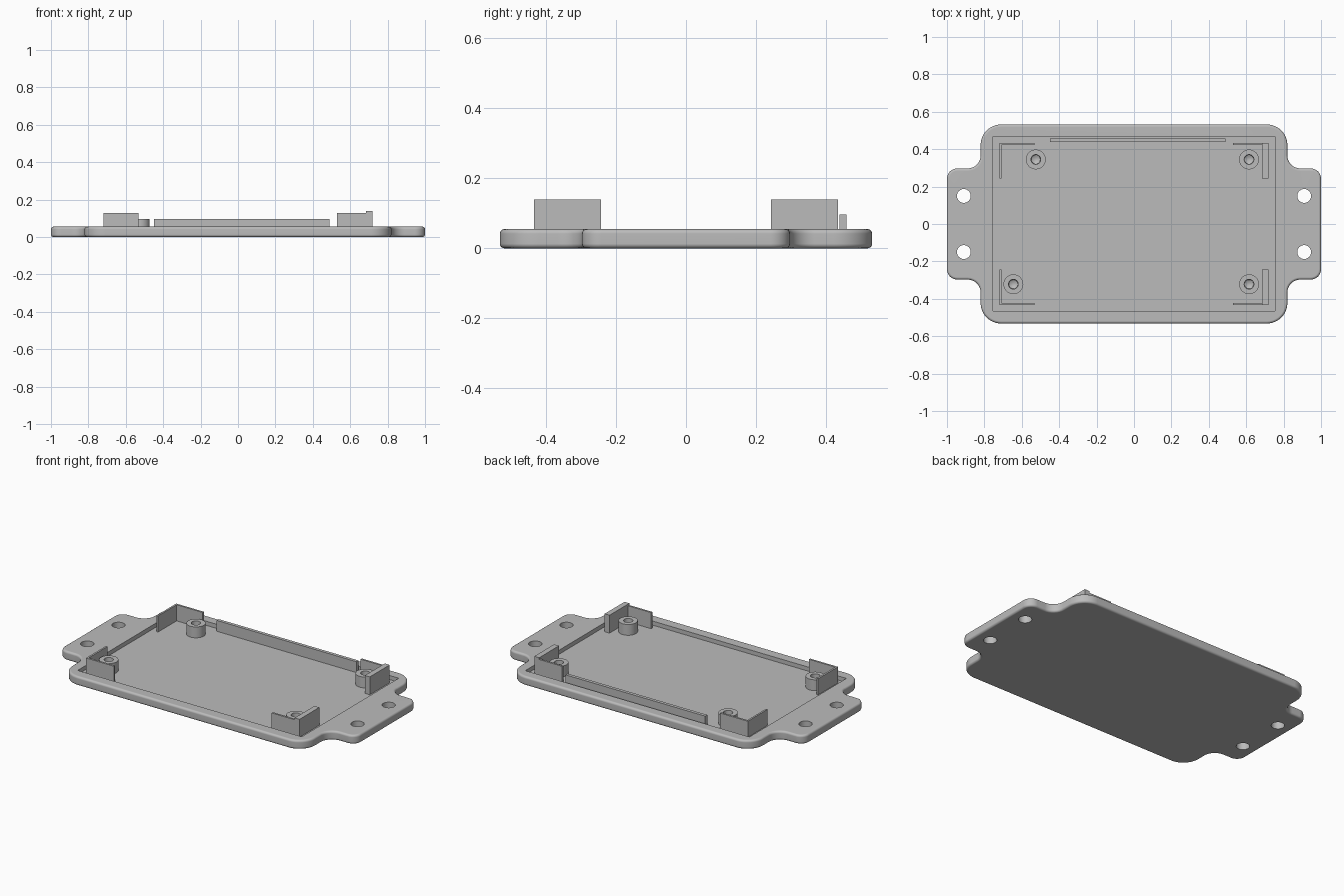
import bpy, bmesh, math

if "Cube" in bpy.data.objects:
    bpy.data.objects.remove(bpy.data.objects["Cube"])

PLATE_TOP, FLOOR = 0.055, 0.03
grey = bpy.data.materials.new("plain grey")
grey.diffuse_color = (0.5, 0.5, 0.5, 1)
grey.use_nodes = True
grey.node_tree.nodes["Principled BSDF"].inputs["Base Color"].default_value = grey.diffuse_color


def finish(name, bm, smooth=True):
    bmesh.ops.recalc_face_normals(bm, faces=bm.faces)
    mesh = bpy.data.meshes.new(name)
    bm.to_mesh(mesh)
    bm.free()
    mesh.materials.append(grey)
    ob = bpy.data.objects.new(name, mesh)
    bpy.context.collection.objects.link(ob)
    bpy.ops.object.select_all(action='DESELECT')
    bpy.context.view_layer.objects.active = ob
    ob.select_set(True)
    if smooth:
        bpy.ops.object.shade_smooth_by_angle(angle=math.radians(35))
    return ob


def prism(name, points, z0, z1, smooth=False):
    bm = bmesh.new()
    face = bm.faces.new([bm.verts.new((x, y, z0)) for x, y in points])
    ext = bmesh.ops.extrude_face_region(bm, geom=[face])
    for v in ext["geom"]:
        if isinstance(v, bmesh.types.BMVert):
            v.co.z = z1
    return finish(name, bm, smooth)


def box(name, x0, x1, y0, y1, z0, z1):
    return prism(name, [(x0, y0), (x1, y0), (x1, y1), (x0, y1)], z0, z1)


def arc(cx, cy, r, a0, a1, n):
    angles = [math.radians(a0 + (a1 - a0) * i / n) for i in range(n + 1)]
    return [(cx + r * math.cos(a), cy + r * math.sin(a)) for a in angles]


# Lid plate: one quarter of the outline, mirrored both ways
quarter = (arc(0.945, 0.242, 0.055, 0, 90, 8)
           + arc(0.89, 0.367, 0.07, 270, 180, 8)
           + arc(0.71, 0.422, 0.11, 0, 90, 12))
half = quarter + [(-x, y) for x, y in reversed(quarter)]
outline = half + [(x, -y) for x, y in reversed(half)]
plate = prism("lid_plate", outline, 0, PLATE_TOP)
bevel = plate.modifiers.new("rounded_rim", 'BEVEL')
bevel.width = 0.013
bevel.segments = 4
bevel.limit_method = 'ANGLE'
bevel.angle_limit = math.radians(60)

# Shallow tray and the four mounting holes
cutters = [box("tray_cutter", -0.755, 0.755, -0.465, 0.468, FLOOR, 0.2)]
for sx in (-1, 1):
    for sy in (-1, 1):
        circle = arc(sx * 0.91, sy * 0.15, 0.037, 0, 360, 32)[:-1]
        cutters.append(prism("mounting_hole_cutter", circle, -0.1, 0.2))
for c in cutters:
    m = plate.modifiers.new("cut", 'BOOLEAN')
    m.operation = 'DIFFERENCE'
    m.solver = 'EXACT'
    m.object = c
bpy.ops.object.select_all(action='DESELECT')
bpy.context.view_layer.objects.active = plate
plate.select_set(True)
for m in list(plate.modifiers):
    bpy.ops.object.modifier_apply(modifier=m.name)
for c in cutters:
    bpy.data.objects.remove(c)
bpy.ops.object.shade_smooth_by_angle(angle=math.radians(35))
weighted = plate.modifiers.new("flat_face_normals", 'WEIGHTED_NORMAL')
weighted.keep_sharp = True


# Screw posts with blind pilot holes
def post(name, cx, cy):
    profile = [(0.053, FLOOR - 0.002), (0.053, 0.096), (0.026, 0.096),
               (0.024, 0.05), (0.01, 0.042)]
    n = 32
    bm = bmesh.new()
    rings = [[bm.verts.new((cx + r * math.cos(2 * math.pi * i / n),
                            cy + r * math.sin(2 * math.pi * i / n), z))
              for i in range(n)] for r, z in profile]
    for a, b in zip(rings, rings[1:]):
        for i in range(n):
            j = (i + 1) % n
            bm.faces.new((a[i], a[j], b[j], b[i]))
    bm.faces.new(rings[0])
    bm.faces.new(rings[-1])
    finish(name, bm)


post("post_back_left", -0.525, 0.345)
post("post_back_right", 0.615, 0.345)
post("post_front_right", 0.615, -0.322)
post("post_front_left", -0.645, -0.322)

# Corner guides: thin L-shaped walls, thicker and taller on the right ends
Z0 = FLOOR - 0.002
for sy, side in ((1, "back"), (-1, "front")):
    y_in, y_mid, y_out = 0.243, 0.422, 0.434
    y0, y1 = sorted((sy * y_in, sy * y_out))
    corner = [(-0.72, y_out), (-0.533, y_out), (-0.533, y_mid),
              (-0.709, y_mid), (-0.709, y_in), (-0.72, y_in)]
    prism(side + "_left_corner_guide", [(x, sy * y) for x, y in corner],
          Z0, 0.128)
    box(side + "_right_end_guide", 0.685, 0.718, y0, y1, Z0, 0.139)
    y0, y1 = sorted((sy * y_mid, sy * y_out))
    box(side + "_right_side_guide", 0.53, 0.686, y0, y1, Z0, 0.128)

# Long locating rail along the back
box("back_rail", -0.45, 0.49, 0.438, 0.458, Z0, 0.096)
